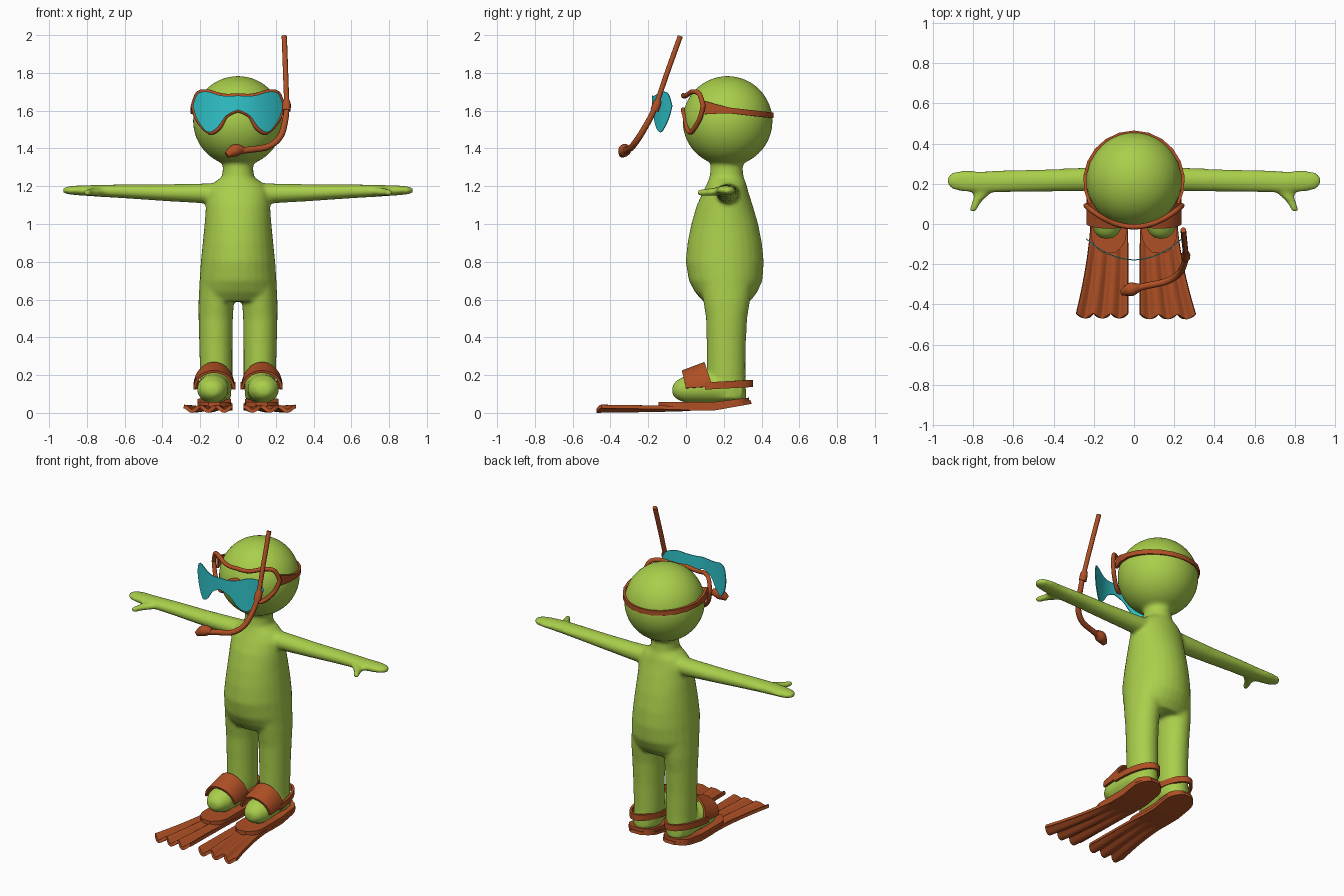
import bpy, bmesh
from math import sin, cos, pi, sqrt, radians
from mathutils import Vector, Matrix

cube = bpy.data.objects.get("Cube")
if cube:
    bpy.data.objects.remove(cube)


def material(name, rgb):
    m = bpy.data.materials.new(name)
    m.use_nodes = True
    color = (*rgb, 1)
    m.diffuse_color = color
    m.node_tree.nodes["Principled BSDF"].inputs["Base Color"].default_value = color
    return m


GREEN = material("lime green", (.40, .62, .07))
ORANGE = material("burnt orange", (.43, .08, .018))
TEAL = material("teal lens", (.03, .56, .60))


def add(name, data, mat):
    obj = bpy.data.objects.new(name, data)
    data.materials.append(mat)
    bpy.context.collection.objects.link(obj)
    return obj


def finish(obj, angle=40):
    """Bake modifiers and curves to a mesh, then shade it."""
    bpy.ops.object.select_all(action='DESELECT')
    obj.select_set(True)
    bpy.context.view_layer.objects.active = obj
    bpy.ops.object.convert(target='MESH')
    bpy.ops.object.shade_smooth_by_angle(angle=radians(angle))


def lerp(a, b, t):
    return a + (b - a) * t


def smooth(points, closed=False, steps=6):
    """Catmull-Rom curve through the points."""
    p = [Vector(q) for q in points]
    n = len(p)
    at = (lambda i: p[i % n]) if closed else (lambda i: p[max(0, min(n - 1, i))])
    out = []
    for i in range(n if closed else n - 1):
        a, b, c, d = at(i - 1), at(i), at(i + 1), at(i + 2)
        for k in range(steps):
            t = k / steps
            out.append((b * 2 + (c - a) * t + (a * 2 - b * 5 + c * 4 - d) * t ** 2
                        + (b * 3 - a - c * 3 + d) * t ** 3) / 2)
    return out if closed else out + [p[-1]]


def tube(name, points, closed=False):
    """Round tube through (x, y, z, radius) points."""
    curve = bpy.data.curves.new(name, 'CURVE')
    curve.dimensions = '3D'
    curve.bevel_depth = 1
    curve.bevel_resolution = 3
    curve.use_fill_caps = True
    spline = curve.splines.new('POLY')
    spline.points.add(len(points) - 1)
    for sp, q in zip(spline.points, points):
        sp.co = (q[0], q[1], q[2], 1)
        sp.radius = q[3]
    spline.use_cyclic_u = closed
    finish(add(name, curve, ORANGE))


def sheet(name, rows, cols, shape, thickness, mat):
    """Thickened grid; shape(u, v) gives a point for u, v in 0..1."""
    bm = bmesh.new()
    grid = [[bm.verts.new(shape(j / cols, i / rows)) for j in range(cols + 1)]
            for i in range(rows + 1)]
    for r, s in zip(grid, grid[1:]):
        for j in range(cols):
            bm.faces.new((r[j], r[j + 1], s[j + 1], s[j]))
    bmesh.ops.recalc_face_normals(bm, faces=bm.faces)
    mesh = bpy.data.meshes.new(name)
    bm.to_mesh(mesh)
    bm.free()
    obj = add(name, mesh, mat)
    solid = obj.modifiers.new("thickness", 'SOLIDIFY')
    solid.thickness = thickness
    solid.offset = 0
    finish(obj)


def loft(bm, axis, rows, side=1, n=28):
    """Closed skin over elliptical rings (position, centre a, centre b, radius a, radius b)."""
    rings = []
    for t, a, b, ra, rb in rows:
        ring = []
        for k in range(n):
            w = 2 * pi * k / n
            co = [a + ra * cos(w), b + rb * sin(w)]
            co.insert(axis, t)
            co[0] *= side
            ring.append(bm.verts.new(co))
        rings.append(ring)
    faces = [bm.faces.new(rings[0]), bm.faces.new(rings[-1])]
    for r, s in zip(rings, rings[1:]):
        for k in range(n):
            faces.append(bm.faces.new((r[k], r[k - 1], s[k - 1], s[k])))
    bmesh.ops.recalc_face_normals(bm, faces=faces)


# Body: overlapping volumes fused into one soft skin
TORSO = [(1.4, 0, .22, .09, .09), (1.3, 0, .215, .08, .085), (1.25, 0, .215, .085, .09),
         (1.21, 0, .215, .14, .105), (1.17, 0, .21, .165, .12), (1.1, 0, .205, .17, .148),
         (1, 0, .205, .177, .177), (.9, 0, .205, .187, .197), (.8, 0, .205, .197, .207),
         (.7, 0, .21, .204, .195), (.64, 0, .212, .207, .165), (.59, 0, .215, .2, .125)]
LEG = [(.72, .11, .21, .09, .14), (.6, .115, .215, .094, .125), (.5, .118, .215, .091, .109),
       (.35, .117, .213, .088, .103), (.2, .115, .213, .086, .102), (.07, .118, .22, .08, .1)]
FOOT = [(-.072, .135, .12, .03, .025), (-.05, .135, .122, .058, .05), (0, .135, .125, .083, .073),
        (.1, .13, .13, .084, .08), (.2, .122, .125, .084, .075), (.3, .118, .115, .06, .06)]
ARM = [(.1, .22, 1.163, .065, .055), (.2, .222, 1.162, .06, .052), (.4, .217, 1.166, .056, .044),
       (.6, .213, 1.173, .055, .037), (.75, .208, 1.176, .055, .031),
       (.85, .213, 1.178, .052, .026), (.9, .215, 1.178, .045, .021), (.925, .215, 1.178, .022, .014)]
THUMB = [(.19, .735, 1.172, .06, .022), (.15, .755, 1.17, .04, .021),
         (.11, .782, 1.168, .023, .02), (.075, .798, 1.166, .02, .019), (.058, .803, 1.166, .012, .012)]

bm = bmesh.new()
loft(bm, 2, TORSO)
for side in (1, -1):
    loft(bm, 2, LEG, side)
    loft(bm, 1, FOOT, side)
    loft(bm, 0, ARM, side)
    loft(bm, 1, THUMB, side)
bmesh.ops.create_uvsphere(bm, u_segments=64, v_segments=40, radius=.238,
                          matrix=Matrix.Translation((0, .22, 1.545)))
mesh = bpy.data.meshes.new("body")
bm.to_mesh(mesh)
bm.free()
body = add("body", mesh, GREEN)
fuse = body.modifiers.new("fuse", 'REMESH')
fuse.mode = 'VOXEL'
fuse.voxel_size = .011
soften = body.modifiers.new("soften", 'SMOOTH')
soften.factor = .5
soften.iterations = 7
finish(body, 180)

# Diving mask: one outline shared by the frame and the lens
UPPER = smooth([(0, 1.68), (.06, 1.677), (.11, 1.685), (.16, 1.7), (.212, 1.69), (.238, 1.625)])
LOWER = smooth([(0, 1.605), (.06, 1.575), (.1, 1.51), (.15, 1.487), (.212, 1.55), (.238, 1.625)])
LAST = len(UPPER) - 1


def bend(x):
    return .105 * (x / .238) ** 2


def lens(u, v):
    k = round((2 * u - 1) * LAST)
    a, b = UPPER[abs(k)], LOWER[abs(k)]
    x = a.x if k > 0 else -a.x
    return x, bend(x) - .178, lerp(a.y, b.y, v)


sheet("mask_lens", 4, 2 * LAST, lens, .005, TEAL)
half = UPPER + LOWER[-2::-1]
rim = half + [Vector((-p.x, p.y)) for p in half[-2:0:-1]]
tube("mask_frame", [(p.x, bend(p.x) - .014, p.y, .013) for p in rim], True)


def head_strap(u, v):
    a = lerp(radians(-27), radians(207), u)
    height = .015 + .02 * max(0, abs(2 * u - 1) - .75) * 4
    return .245 * cos(a), .212 + .245 * sin(a), 1.603 - .028 * sin(a) + height * (2 * v - 1)


sheet("mask_strap", 1, 14, head_strap, .015, ORANGE)

# Snorkel
tube("snorkel_tube", smooth([
    (.245, -.03, 1.995, .014), (.252, -.1, 1.8, .014), (.257, -.155, 1.64, .014),
    (.252, -.19, 1.56, .016), (.225, -.245, 1.465, .017), (.16, -.285, 1.41, .017),
    (.05, -.31, 1.392, .017), (-.02, -.33, 1.382, .017)]))
tube("snorkel_collar", [(.256, -.146, 1.655, .018), (.257, -.154, 1.635, .023),
                        (.256, -.167, 1.6, .023)])
tube("snorkel_mouthpiece", smooth([(.03, -.315, 1.394, .018), (-.015, -.325, 1.39, .034),
                                   (-.06, -.34, 1.365, .016)]))

# Swim fins: corrugated blade, foot pad, instep band and heel strap
for side, name, flare in ((1, "left", .092), (-1, "right", .072)):

    def heel_round(t, length):
        return max(.35, sqrt(1 - max(0, 1 - t / length) ** 2))

    def blade(u, v):
        f = heel_round(v, .12)
        b = max(0, (v - .4) / .6)
        x = lerp(.125 - .095 * f, .125 + .09 * f + flare * b ** 1.6, u)
        tip = .025 * b * abs(sin(3 * pi * u))
        y = .345 - (.775 + flare / 5) * v - tip * b
        heel = max(0, 1 - v / .25)
        return side * x, y, .022 + .035 * heel + .012 * b ** .5 * cos(6 * pi * u)

    def pad(u, v):
        f = heel_round(v, .14) * heel_round(1 - v, .2)
        heel = max(0, 1 - v / .4)
        return side * (.126 + .088 * f * (2 * u - 1)), lerp(.335, -.145, v), .044 + .024 * heel

    def band(u, v):
        s = sin(pi * u)
        return (side * (.127 + .102 * cos(pi * u)), lerp(-.02 * s, .14 - .04 * s, v),
                .13 + .01 * v + (.088 + .035 * v) * s)

    def heel_strap(u, v):
        s = sin(pi * u)
        return side * (.125 + .104 * cos(pi * u)), .1 + .248 * s, .142 + .014 * s + .038 * (v - .5)

    sheet(name + "_fin_blade", 28, 36, blade, .019, ORANGE)
    sheet(name + "_fin_pad", 24, 4, pad, .026, ORANGE)
    sheet(name + "_instep_band", 4, 20, band, .014, ORANGE)
    sheet(name + "_heel_strap", 1, 20, heel_strap, .015, ORANGE)
